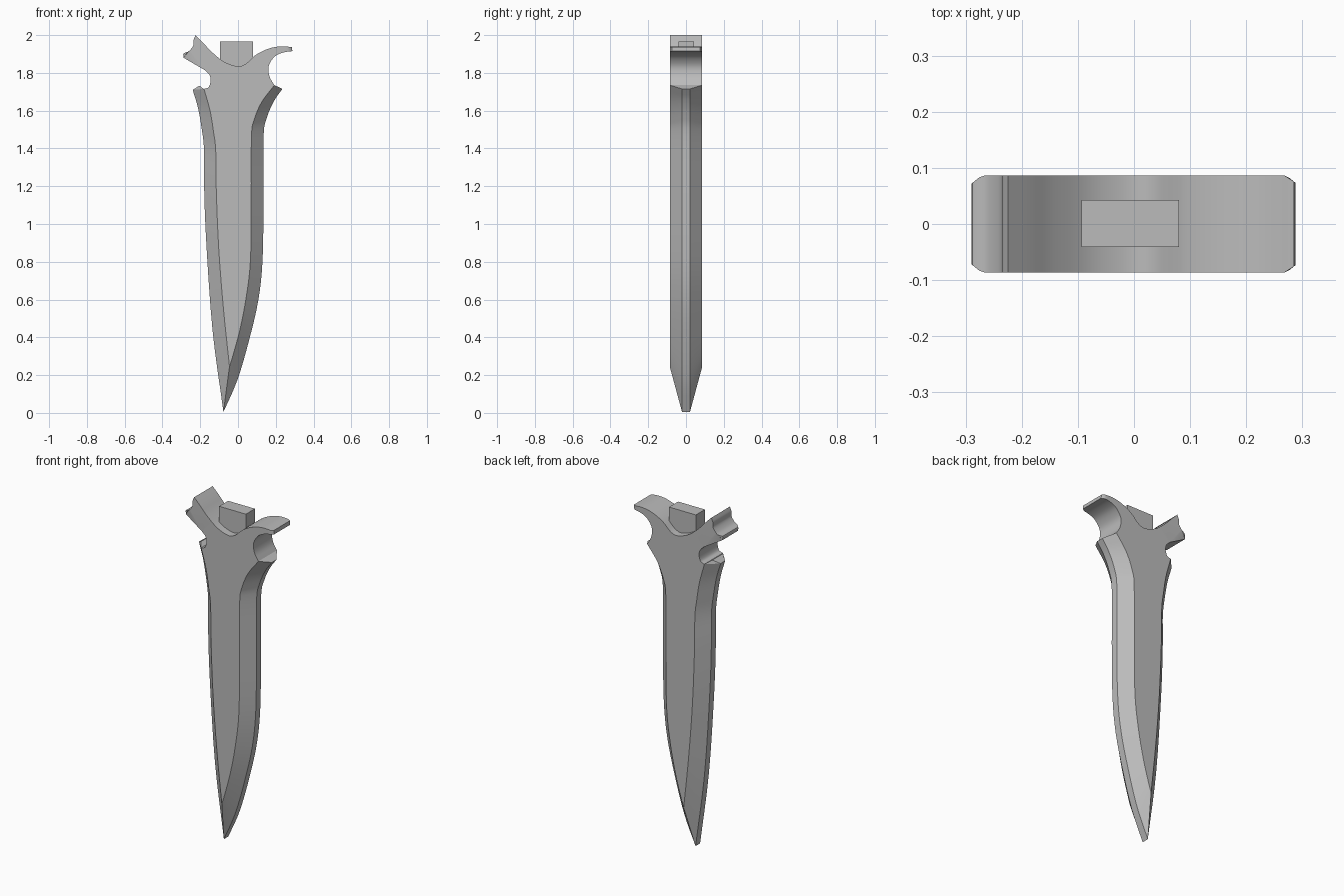
import bpy
import bmesh
from mathutils import Vector

HALF = 0.086   # half thickness of the body
EDGE = 0.021   # half thickness of the blunt cutting edge

old = bpy.data.objects.get("Cube")
if old:
    bpy.data.objects.remove(old, do_unlink=True)

steel = bpy.data.materials.new("grey_steel")
steel.use_nodes = True
grey = (0.5, 0.5, 0.5, 1)
steel.diffuse_color = grey
steel.node_tree.nodes["Principled BSDF"].inputs["Base Color"].default_value = grey


def spline(points, steps=4):
    """Smooth curve through the points."""
    p = [Vector(q) for q in points]
    p = [2 * p[0] - p[1]] + p + [2 * p[-1] - p[-2]]
    out = []
    for a, b, c, d in zip(p, p[1:], p[2:], p[3:]):
        for i in range(steps):
            t = i / steps
            out.append(0.5 * (2 * b + (c - a) * t + (2 * a - 5 * b + 4 * c - d) * t**2
                              + (3 * b - a - 3 * c + d) * t**3))
    return out + [p[-2]]


def finish(bm, name):
    bmesh.ops.recalc_face_normals(bm, faces=bm.faces)
    mesh = bpy.data.meshes.new(name)
    bm.to_mesh(mesh)
    bm.free()
    mesh.materials.append(steel)
    obj = bpy.data.objects.new(name, mesh)
    bpy.context.collection.objects.link(obj)
    return obj


# Blade curves, from the tip up: cutting edge and bevel ridge on each side
edge_l = spline([(-.077, .005), (-.135, .44), (-.17, .94), (-.18, 1.24),
                 (-.18, 1.4), (-.193, 1.51), (-.213, 1.62), (-.24, 1.71)])
ridge_l = spline([(-.045, .245), (-.077, .55), (-.102, .87), (-.115, 1.18),
                  (-.118, 1.39), (-.13, 1.49), (-.148, 1.6), (-.18, 1.715)])
edge_r = spline([(-.077, .005), (-.003, .175), (.06, .39), (.108, .6), (.13, .81),
                 (.135, 1.13), (.135, 1.465), (.155, 1.57), (.193, 1.655), (.235, 1.715)])
ridge_r = spline([(-.045, .245), (-.025, .31), (.01, .44), (.043, .61), (.066, .81),
                  (.07, 1.13), (.071, 1.46), (.085, 1.55), (.125, 1.645), (.193, 1.735)])

# Guard outline: left notch, left prong, top sweep, right horn and hook
guard = spline([(-.18, 1.715), (-.155, 1.725), (-.145, 1.76), (-.152, 1.79), (-.178, 1.816)])[1:]
guard += spline([(-.288, 1.88), (-.288, 1.902), (-.26, 1.915), (-.237, 1.945), (-.235, 1.975), (-.225, 2)])
guard += spline([(-.225, 2), (-.185, 1.96), (-.14, 1.912), (-.075, 1.86), (-.005, 1.835), (.04, 1.847),
                 (.09, 1.892), (.155, 1.926), (.22, 1.94), (.285, 1.937)])[1:]
guard += spline([(.288, 1.915), (.24, 1.908), (.193, 1.885), (.162, 1.835),
                 (.167, 1.78), (.193, 1.735)])[:-1]

bm = bmesh.new()


def pair(p, half):
    """One outline point as a front and a back vertex."""
    return [bm.verts.new((p[0], side * half, p[1])) for side in (-1, 1)]


def wall(a, b):
    bm.faces.new((a[0], b[0], b[1], a[1]))


tip, base = pair(edge_l[0], EDGE), pair(ridge_l[0], HALF)
el, er = ([tip] + [pair(p, EDGE) for p in e[1:]] for e in (edge_l, edge_r))
rl, rr = ([base] + [pair(p, HALF) for p in r[1:]] for r in (ridge_l, ridge_r))
gd = [pair(p, HALF - max(0, abs(p[0]) - .272) * .8) for p in guard]

# Bevels and blunt edges
for edge, ridge in ((el, rl), (er, rr)):
    for i in range(len(edge) - 1):
        wall(edge[i], edge[i + 1])
        for s in (0, 1):
            bm.faces.new((edge[i][s], edge[i + 1][s], ridge[i + 1][s], ridge[i][s]))

# Closed ends of the bevels below the notches, the left one with a small peak
peak = pair((-.205, 1.732), .05)
wall(el[-1], peak)
wall(peak, rl[-1])
for s in (0, 1):
    bm.faces.new((el[-1][s], peak[s], rl[-1][s]))
wall(er[-1], rr[-1])

# Guard walls, then the flat front and back
rim = [rl[-1]] + gd + [rr[-1]]
for a, b in zip(rim, rim[1:]):
    wall(a, b)
outline = rl + gd + rr[:0:-1]
flats = [bm.faces.new([p[s] for p in outline]) for s in (0, 1)]
bmesh.ops.recalc_face_normals(bm, faces=bm.faces)
bmesh.ops.triangulate(bm, faces=flats)
blade = finish(bm, "blade_and_guard")

bpy.ops.object.select_all(action="DESELECT")
blade.select_set(True)
bpy.context.view_layer.objects.active = blade
bpy.ops.object.shade_smooth_by_angle(angle=0.5)

# Tang block standing in the dip of the guard
bm = bmesh.new()
bmesh.ops.create_cube(bm, size=1)
for v in bm.verts:
    v.co = (v.co.x * .174 - .007, v.co.y * .084 + .001, v.co.z * .165 + 1.8825)
finish(bm, "tang_block")
